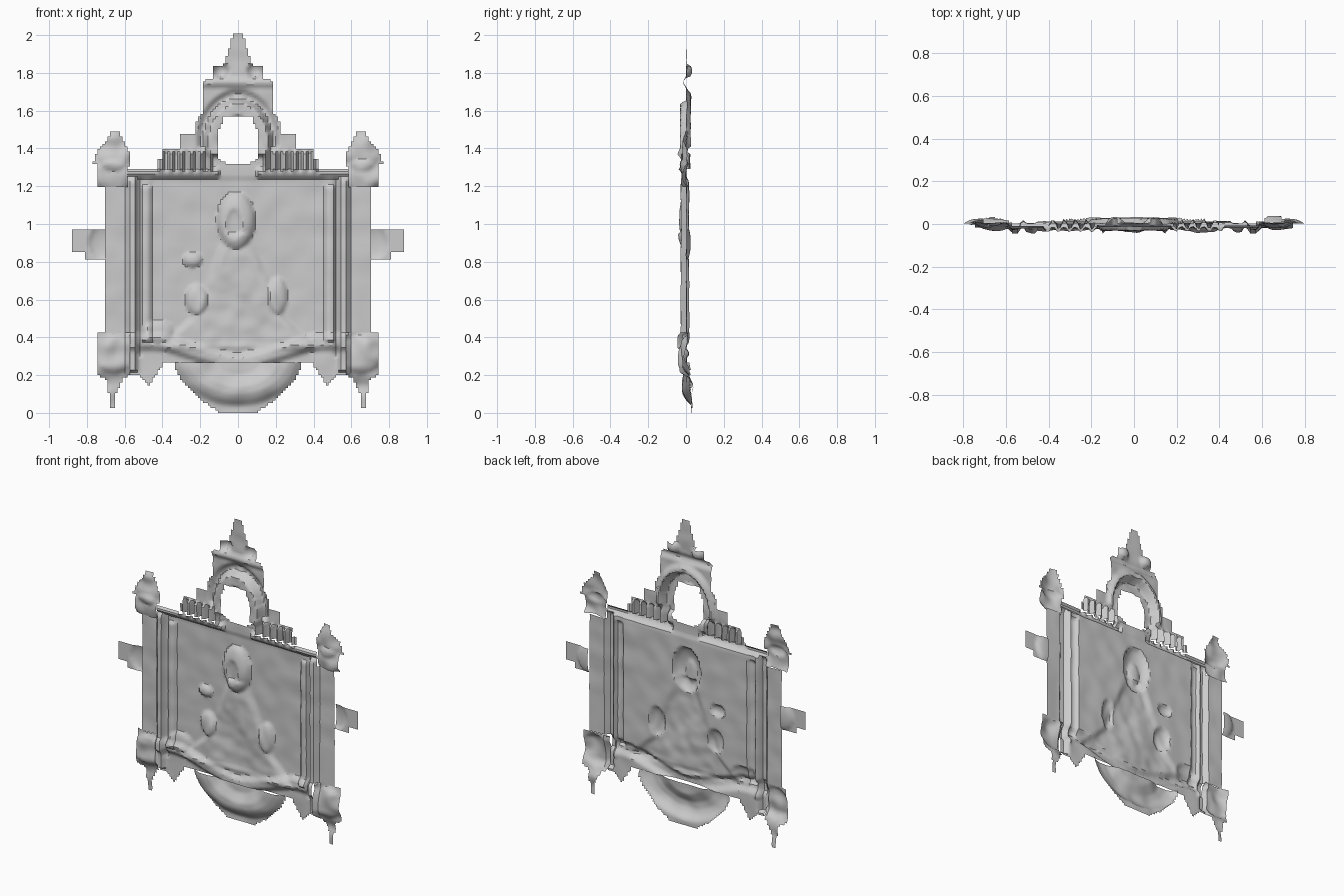
import bpy, bmesh, math
from mathutils import Vector, noise

CELL = 0.0133   # the relief is a thin open sheet with stair-stepped edges


def inside(poly, x, z):
    hit = False
    for (x1, z1), (x2, z2) in zip(poly, poly[1:] + poly[:1]):
        if (z1 > z) != (z2 > z) and x < (x2 - x1) * (z - z1) / (z2 - z1) + x1:
            hit = not hit
    return hit


def ramp(d, w=0.012):
    """0 outside, 1 inside, for a signed distance d"""
    return min(1.0, max(0.0, d / w + 0.5))


def box(x, z, x0, x1, z0, z1):
    return ramp(min(x - x0, x1 - x, z - z0, z1 - z))


def blob(x, z, cx, cz, rx, rz):
    return max(0.0, 1 - ((x - cx) / rx) ** 2 - ((z - cz) / rz) ** 2) ** 0.5


def rough(x, z, f, seed=0.0):
    return noise.noise(Vector((x * f, seed, z * f)))


# Relief depth, negative towards the front
def panel_y(x, z):
    a = abs(x)
    y = 0.003 + 0.005 * rough(x, z, 9)
    # recessed picture field
    y += 0.007 * box(a, z, -1, 0.46, 0.36, 1.24)
    # pilasters with a narrow groove
    y -= 0.030 * box(a, z, 0.535, 0.585, 0.22, 1.24)
    y -= 0.016 * box(a, z, 0.465, 0.51, 0.38, 1.20)
    y += 0.012 * box(a, z, 0.51, 0.535, 0.3, 1.24)
    # cornice and dentils
    y -= 0.022 * box(a, z, 0.1, 0.60, 1.25, 1.29)
    teeth = 0.5 + 0.5 * math.sin(a * 120)
    y += (0.028 * teeth - 0.03) * box(a, z, 0.14, 0.42, 1.28, 1.34)
    # seated figure: robe widening to the lap, folds
    if z < 0.95:
        w = 0.06 + 0.42 * (0.93 - z) if z > 0.5 else 0.24 + 1.1 * (0.5 - z)
        robe = ramp(min(w, 0.43) - a, 0.04) * ramp(z - 0.34, 0.03)
        y -= robe * (0.013 + 0.006 * math.sin(14 * x + 10 * z) + 0.006 * rough(x, z, 14, 3))
    # head, hand, and knee drapery
    y -= 0.048 * blob(x, z, -0.01, 1.02, 0.10, 0.15)
    y += 0.018 * blob(x, z, -0.02, 1.0, 0.04, 0.08)
    y -= 0.025 * blob(x, z, -0.24, 0.81, 0.05, 0.04)
    y -= 0.028 * blob(x, z, -0.22, 0.60, 0.06, 0.08)
    y -= 0.028 * blob(x, z, 0.21, 0.62, 0.05, 0.10)
    y -= 0.022 * blob(x, z, -0.42, 0.43, 0.08, 0.06)
    # sagging ledge at the foot
    sag = 0.24 + 0.35 * min(a, 0.4) ** 1.3
    y -= 0.026 * ramp(0.035 - abs(z - sag - 0.03), 0.03) * ramp(0.6 - a)
    return y


def gable_y(x, z):
    r = math.hypot(x, (z - 1.44) * 0.8)
    y = 0.003 + 0.005 * rough(x, z, 12)
    y -= 0.034 * ramp(0.035 - abs(r - 0.135), 0.02) * ramp(z - 1.36)
    y += 0.022 * ramp(0.02 - abs(r - 0.19), 0.02) * ramp(z - 1.4)
    y -= 0.016 * box(x, z, -0.19, 0.19, 1.73, 1.77)
    y += 0.030 * blob(abs(x), z, 0.09, 1.81, 0.04, 0.04)
    teeth = 0.5 + 0.5 * math.sin(abs(x) * 120)
    return y + (0.05 * teeth - 0.03) * box(abs(x), z, 0.14, 0.40, 1.28, 1.38)


def corner_y(x, z):
    a = abs(x)
    y = 0.006 + 0.022 * rough(x, z, 11, 5)
    y -= 0.026 * blob(a, z, 0.66, 1.26, 0.11, 0.08)
    y -= 0.020 * blob(a, z, 0.66, 1.38, 0.09, 0.1)
    y -= 0.026 * blob(a, z, 0.655, 0.31, 0.11, 0.10)
    y -= 0.030 * box(a, z, 0.52, 0.585, 0.2, 0.42)
    return y + 0.022 * ramp(0.2 - z, 0.1)


def bowl_y(x, z):
    r = math.hypot(x * 0.75, z - 0.3)
    y = 0.012 + 0.006 * rough(x, z, 12, 7)
    y -= 0.030 * ramp(0.05 - abs(r - 0.18), 0.06)
    return y + 0.018 * ramp(r - 0.25, 0.04)


def lug_y(x, z):
    return 0.003 + 0.022 * blob(abs(x), z, 0.72, 0.90, 0.07, 0.09)


# Half outlines (x >= 0), mirrored through abs(x)
half_panel = [(-.1, .27), (.33, .27), (.39, .27), (.44, .19), (.47, .15), (.53, .2), (.57, .2),
              (.57, .42), (.71, .42), (.71, 1.2), (.58, 1.2), (.58, 1.29), (.16, 1.29),
              (.12, 1.32), (-.1, 1.32)]
half_gable = [(.42, 1.29), (.42, 1.34), (.395, 1.34), (.395, 1.39), (.31, 1.39), (.31, 1.48),
              (.225, 1.48), (.225, 1.53), (.185, 1.6), (.185, 1.76), (.135, 1.77), (.135, 1.83),
              (.075, 1.84), (.05, 1.92), (.025, 2.01), (-.1, 2.01), (-.1, 1.57), (.07, 1.57),
              (.11, 1.48), (.11, 1.35), (.06, 1.32), (.12, 1.32), (.16, 1.29)]
half_finial = [(.58, 1.2), (.745, 1.2), (.75, 1.31), (.77, 1.32), (.75, 1.38), (.70, 1.43),
               (.67, 1.49), (.63, 1.49), (.60, 1.43), (.57, 1.36), (.58, 1.29)]
half_foot = [(.57, .42), (.745, .42), (.745, .2), (.70, .18), (.685, .11), (.675, .02),
             (.655, .02), (.645, .11), (.61, .18), (.57, .2)]
half_bowl = [(-.1, .27), (.34, .27), (.31, .19), (.22, .09), (.14, .03), (.09, 0), (-.1, 0)]
half_lug = [(.71, .81), (.81, .81), (.81, .845), (.875, .845), (.875, .975), (.71, .975)]

taken = set()


def sheet(name, outline, depth):
    """Relief sheet made of the grid cells that fall within the mirrored outline"""
    bm = bmesh.new()
    verts = {}

    def vert(i, k):
        if (i, k) not in verts:
            x, z = i * CELL, k * CELL
            y = max(-0.045, min(0.042, depth(x, z)))
            verts[i, k] = bm.verts.new((x, y, z))
        return verts[i, k]

    for i in range(-66, 66):
        for k in range(151):
            x, z = (i + .5) * CELL, (k + .5) * CELL
            if (i, k) not in taken and inside(outline, abs(x), z):
                taken.add((i, k))
                bm.faces.new([vert(i, k), vert(i + 1, k), vert(i + 1, k + 1), vert(i, k + 1)])
    mesh = bpy.data.meshes.new(name)
    bm.to_mesh(mesh)
    bm.free()
    ob = bpy.data.objects.new(name, mesh)
    bpy.context.collection.objects.link(ob)
    bpy.ops.object.select_all(action='DESELECT')
    ob.select_set(True)
    bpy.context.view_layer.objects.active = ob
    bpy.ops.object.shade_smooth_by_angle(angle=math.radians(35))


sheet("relief_panel", half_panel, panel_y)
sheet("arched_gable", half_gable, gable_y)
sheet("corner_finials", half_finial, corner_y)
sheet("corner_feet", half_foot, corner_y)
sheet("base_bowl", half_bowl, bowl_y)
sheet("side_lugs", half_lug, lug_y)
